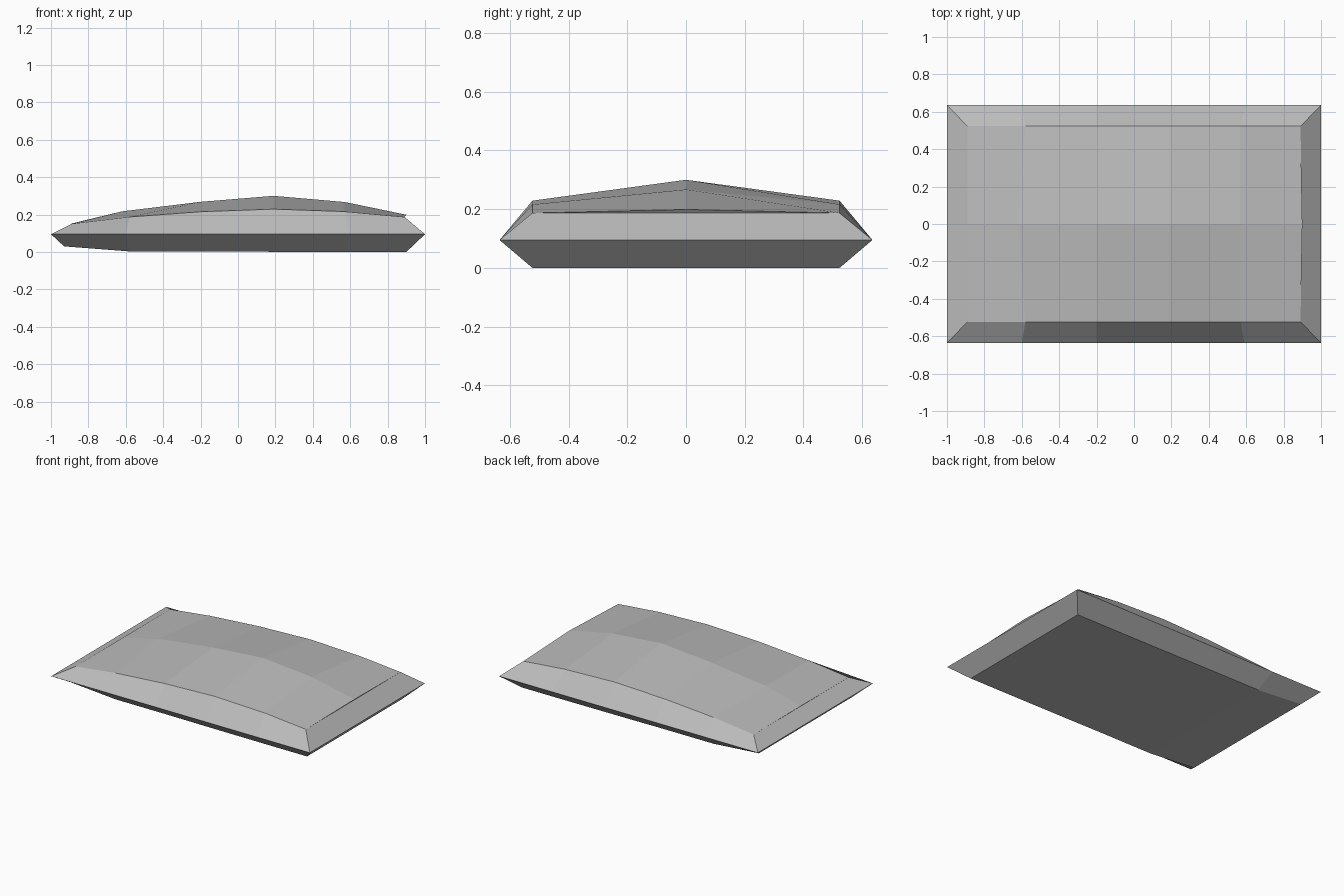
import bpy, bmesh

if "Cube" in bpy.data.objects:
    bpy.data.objects.remove(bpy.data.objects["Cube"])

grey = bpy.data.materials.new("stone grey")
grey.diffuse_color = (0.5, 0.5, 0.5, 1)
grey.use_nodes = True
grey.node_tree.nodes["Principled BSDF"].inputs["Base Color"].default_value = grey.diffuse_color

RIM_Y, RIM_Z, EDGE_Y = 0.635, 0.095, 0.523

# Stations along the length:
# rim x, top x, edge height, ridge height, bottom x, bottom height
stations = [
    (-1.00, -0.89, 0.150, 0.152, -0.93, 0.030),
    (-0.60, -0.58, 0.187, 0.217, -0.58, 0.003),
    (-0.20, -0.20, 0.215, 0.268, -0.20, 0.003),
    (0.19, 0.19, 0.229, 0.300, 0.19, 0.001),
    (0.59, 0.57, 0.216, 0.267, 0.57, 0.000),
    (1.00, 0.89, 0.187, 0.199, 0.90, 0.000),
]

bm = bmesh.new()
rings = []
for rx, tx, edge_z, ridge_z, bx, bz in stations:
    # the ridge swings outward slightly where the crown curves down
    ridge_x = tx - 0.04 if rx == -0.60 else tx + 0.01 if rx == 1 else tx
    section = [(rx, -RIM_Y, RIM_Z), (tx, -EDGE_Y, edge_z), (ridge_x, 0, ridge_z),
               (tx, EDGE_Y, edge_z), (rx, RIM_Y, RIM_Z),
               (bx, EDGE_Y, bz), (bx, -EDGE_Y, bz)]
    rings.append([bm.verts.new(p) for p in section])

# Skin between neighbouring sections
for a, b in zip(rings, rings[1:]):
    for i in range(7):
        j = (i + 1) % 7
        bm.faces.new((a[i], a[j], b[j], b[i]))

# Sloped ends: upper bevel as two triangles and a strip, lower bevel as a quad
for r in (rings[0], rings[-1]):
    bm.faces.new((r[0], r[4], r[3], r[1]))
    bm.faces.new((r[1], r[3], r[2]))
    bm.faces.new((r[0], r[6], r[5], r[4]))

bmesh.ops.recalc_face_normals(bm, faces=bm.faces)
mesh = bpy.data.meshes.new("domed_slab")
bm.to_mesh(mesh)
bm.free()
mesh.materials.append(grey)
slab = bpy.data.objects.new("domed_slab", mesh)
bpy.context.collection.objects.link(slab)
